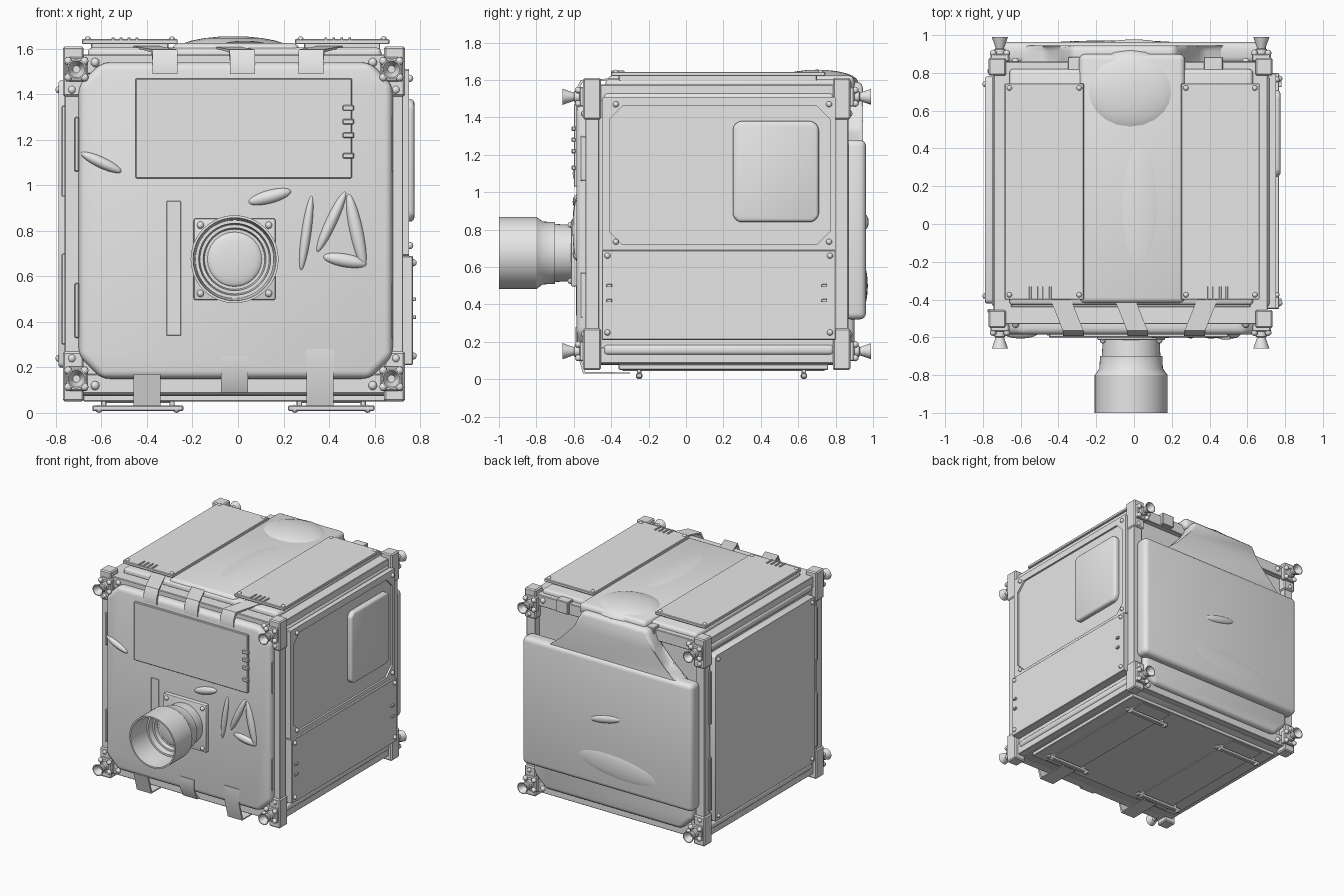
import bpy, bmesh, math
from mathutils import Vector, Matrix

cube = bpy.data.objects.get("Cube")
if cube:
    bpy.data.objects.remove(cube, do_unlink=True)

grey = bpy.data.materials.new("plain_grey")
grey.use_nodes = True
grey.diffuse_color = (.8, .8, .8, 1)
grey.node_tree.nodes["Principled BSDF"].inputs["Base Color"].default_value = (.8, .8, .8, 1)

parts = []
MID_X, MID_Y, MID_Z = -.018, .165, .83      # centre of the frame
HALF_X, HALF_Y, HALF_Z = .752, .715, .78    # half size of the frame
SIDES = (-1, 1)


def finish(name, bm):
    bmesh.ops.recalc_face_normals(bm, faces=bm.faces)
    mesh = bpy.data.meshes.new(name)
    bm.to_mesh(mesh)
    bm.free()
    mesh.materials.append(grey)
    obj = bpy.data.objects.new(name, mesh)
    bpy.context.collection.objects.link(obj)
    parts.append(obj)
    return obj


def place(axis, point, depth):
    u, v = point
    return {"x": (depth, u, v), "y": (u, depth, v), "z": (u, v, depth)}[axis]


def prism(name, axis, outline, low, high, bevel=0, segments=1, shear=None):
    """Extrude an outline along an axis and round its edges."""
    bm = bmesh.new()
    ends = [[bm.verts.new(place(axis, p, d)) for p in outline] for d in (low, high)]
    for ring in ends:
        bm.faces.new(ring)
    for i in range(len(outline)):
        bm.faces.new((ends[0][i - 1], ends[0][i], ends[1][i], ends[1][i - 1]))
    if bevel:
        bmesh.ops.bevel(bm, geom=bm.edges[:], offset=bevel, segments=segments,
                        profile=.5, affect="EDGES", clamp_overlap=True)
    if shear:
        for v in bm.verts:
            v.co.x += shear * max(0, v.co.y + .57)
    return finish(name, bm)


def box(name, x, y, z, bevel=.004, segments=1):
    rect = [(x[0], y[0]), (x[1], y[0]), (x[1], y[1]), (x[0], y[1])]
    return prism(name, "z", rect, z[0], z[1], bevel, segments)


def octagon(u, v, c):
    (a, b), (d, e) = u, v
    return [(a + c, d), (b - c, d), (b, d + c), (b, e - c),
            (b - c, e), (a + c, e), (a, e - c), (a, d + c)]


def ring_frame(name, outer, inner, low, high):
    """Flat frame across x with an opening in it."""
    bm = bmesh.new()
    loops = [[bm.verts.new(place("x", p, d)) for p in pts]
             for pts, d in ((outer, low), (outer, high), (inner, high), (inner, low))]
    for k in range(len(loops)):
        a, b = loops[k - 1], loops[k]
        for i in range(len(a)):
            bm.faces.new((a[i - 1], a[i], b[i], b[i - 1]))
    return finish(name, bm)


def lathe(name, profile, x, z, count=24):
    """Turn a (y, radius) profile around the y direction."""
    bm = bmesh.new()
    rings = []
    for y, r in profile:
        turn = [math.tau * i / count for i in range(count)]
        rings.append([bm.verts.new((x + r * math.cos(t), y, z + r * math.sin(t))) for t in turn])
    for a, b in zip(rings, rings[1:]):
        for i in range(count):
            bm.faces.new((a[i - 1], a[i], b[i], b[i - 1]))
    bm.faces.new(rings[0])
    bm.faces.new(rings[-1])
    return finish(name, bm)


def bolts(name, centres, radius=.016):
    bm = bmesh.new()
    for c in centres:
        bmesh.ops.create_uvsphere(bm, u_segments=10, v_segments=6, radius=radius,
                                  matrix=Matrix.Translation(c))
    return finish(name, bm)


def mound(name, centre, size, tilt=0):
    """Soft crease, partly sunk in a blanket."""
    bm = bmesh.new()
    m = (Matrix.Translation(centre) @ Matrix.Rotation(math.radians(tilt), 4, "Y")
         @ Matrix.Diagonal((*size, 1)))
    bmesh.ops.create_uvsphere(bm, u_segments=20, v_segments=12, radius=1, matrix=m)
    return finish(name, bm)


def span(mid, a, b, side):
    """Range from a to b, measured away from the middle on one side."""
    return sorted((mid + side * a, mid + side * b))


# inner body
box("body_core", (-.735, .7), (-.5, .82), (.1, 1.56))

# corner columns with heavier joints and thrusters
for sx in SIDES:
    for sy in SIDES:
        place_name = ("right" if sx < 0 else "left") + ("_front" if sy < 0 else "_back")
        box(place_name + "_column", span(MID_X, .67, HALF_X - .008, sx),
            span(MID_Y, .63, HALF_Y - .012, sy), (.06, 1.6))
        for sz in SIDES:
            tag = place_name + ("_lower" if sz < 0 else "_upper")
            box(tag + "_joint", span(MID_X, .66, HALF_X, sx), span(MID_Y, .62, HALF_Y, sy),
                span(MID_Z, .56, HALF_Z, sz), .008)
            x, z = MID_X + sx * .692, MID_Z + sz * .68
            face = MID_Y + sy * HALF_Y
            box(tag + "_thruster_block", (x - .05, x + .05), sorted((face - sy * .02, face + sy * .02)),
                (z - .053, z + .053), .006)
            bolts(tag + "_thruster_bolts", [(x + i * .036, face + sy * .025, z + j * .036)
                                            for i in SIDES for j in SIDES], .018)
            out = lambda d: face + sy * d
            lathe(tag + "_nozzle", [(out(0), .03), (out(.045), .03), (out(.05), .022), (out(.11), .043),
                                    (out(.11), .037), (out(.06), .016)], x, z)
            bolts(tag + "_joint_bolts", [(MID_X + sx * .61, out(-.02), z + sz * .03),
                                         (x + sx * .02, out(-.01), z - sz * .09)], .02)

# beams between the corners
for sz in SIDES:
    level = "upper" if sz > 0 else "lower"
    heights = span(MID_Z, .66, .745, sz)
    for sy in SIDES:
        box(level + ("_front" if sy < 0 else "_back") + "_beam", (-.7, .66),
            span(MID_Y, .6, .695, sy), heights)
    for sx in SIDES:
        box(level + ("_right" if sx < 0 else "_left") + "_beam", span(MID_X, .63, .725, sx),
            (-.48, .82), heights)
        box(level + ("_right" if sx < 0 else "_left") + "_side_roll", span(MID_X, .6, .735, sx),
            (-.44, .79), span(MID_Z, .645, .7, sz), .02, 3)

# front blanket with creases
prism("front_blanket", "y", octagon((-.7, .68), (.15, 1.54), .1), -.585, -.48, .035, 4)
for i, (x, z, wide, tall, tilt) in enumerate((
        (.3, .79, .022, .17, 8), (.41, .84, .025, .15, 25), (.52, .8, .03, .17, -12),
        (.47, .67, .1, .03, 10), (.14, .95, .1, .03, -15), (-.6, 1.1, .1, .025, 25))):
    mound("front_crease_%d" % i, (x, -.578, z), (wide, .028, tall), tilt)
box("front_plate", (-.45, .5), (-.6, -.57), (1.03, 1.47))
box("front_seam_strip", (-.315, -.25), (-.588, -.58), (.34, .93), .002)
for z in (1.13, 1.22, 1.28, 1.34):
    box("plate_connector", (.46, .51), (-.612, -.59), (z - .012, z + .012))
for sx in SIDES:
    for z in (.45, 1.18):
        box("front_edge_clip", span(MID_X, .68, .7, sx), (-.565, -.5), (z - .12, z + .12))

# camera
LENS_X, LENS_Z = -.015, .675
box("camera_mount", (LENS_X - .18, LENS_X + .18), (-.615, -.57), (LENS_Z - .18, LENS_Z + .18), .01, 2)
bolts("camera_mount_bolts", [(LENS_X + i * .15, -.617, LENS_Z + j * .15) for i in SIDES for j in SIDES])
lathe("camera_lens", [(-.6, .15), (-.7, .155), (-.7, .165), (-.765, .168), (-.8, .193), (-1, .193),
                      (-1, .182), (-.82, .172), (-.82, .158), (-.78, .152), (-.78, .138), (-.75, .132),
                      (-.75, .12)], LENS_X, LENS_Z, 48)
mound("camera_glass", (LENS_X, -.75, LENS_Z), (.12, .018, .12))

# left side: windowed frame, pad and lower plate
window_y, window_z = (-.41, .77), (.72, 1.46)
ring_frame("left_window_frame", octagon((-.45, .8), (.69, 1.51), .006),
           octagon(window_y, window_z, .07), .69, .752)
box("left_window_panel", window_y, window_y, window_z).data.transform(
    Matrix.Translation((0, 0, 0)))
parts.pop()
bpy.data.objects.remove(bpy.data.objects["left_window_panel"], do_unlink=True)
prism("left_window_panel", "x", octagon(window_y, window_z, .02), .68, .738)
prism("left_pad", "x", octagon((.25, .71), (.84, 1.38), .03), .72, .775, .018, 3)
box("left_lower_plate", (.7, .768), (-.45, .8), (.21, .69))
bolts("left_bolts", [(.755, y, z) for y in (-.375, .765) for z in (.735, 1.47)]
      + [(.77, y, z) for y in (-.42, .77) for z in (.25, .66)])
for y in (-.41, .74):
    for z in (.42, .5):
        box("left_plate_tab", (.76, .782), (y - .015, y + .015), (z - .008, z + .008), .002)

# right side: plain panel
prism("right_panel", "x", octagon((-.42, .78), (.2, 1.46), .015), -.788, -.72, .006)
for y in (-.46, .81):
    for z in (.5, 1.15):
        box("right_edge_strip", (-.775, -.74), (y - .01, y + .01), (z - .2, z + .2))
bolts("right_bolts", [(-.787, y, z) for y in (-.38, .74) for z in (.24, 1.42)])

# top: blanket, centre bulge and two plates
box("top_blanket", (-.66, .63), (-.43, .82), (1.53, 1.605), .02, 3)
box("top_centre_blanket", (-.29, .27), (-.42, .9), (1.54, 1.625), .03, 3)
mound("top_centre_bulge", (-.02, .7, 1.59), (.26, .22, .065))
mound("top_long_crease", (.03, .1, 1.6), (.13, .45, .035))
for side, x in (("right", (-.685, -.265)), ("left", (.25, .665))):
    box(side + "_top_plate", x, (-.4, .745), (1.62, 1.643))
    box(side + "_top_plate_base", (x[0] + .04, x[1] - .04), (-.36, .7), (1.59, 1.625))
    bolts(side + "_top_bolts", [(e, y, 1.64) for e in (x[0] + .025, x[1] - .025) for y in (-.375, .72)], .015)
    for i in range(4):
        e = x[0] + .13 + i * .035
        box(side + "_top_tab", (e, e + .012), (-.4, -.33), (1.635, 1.65), .002)

# straps over the upper and lower front edges
for x, shear in ((-.32, -.4), (.02, -.4), (.32, .4)):
    fold = [(-.592, 1.49), (-.592, 1.54), (-.565, 1.597), (-.36, 1.612),
            (-.36, 1.606), (-.555, 1.585), (-.575, 1.54), (-.575, 1.49)]
    prism("upper_strap", "x", fold, x - .055, x + .055, shear=shear)
for x, top, low in ((-.4, .17, .03), (-.015, .25, .09), (.36, .28, .03)):
    fold = [(-.59, top), (-.59, .17), (-.55, low), (-.3, low), (-.3, low + .006),
            (-.54, low + .01), (-.578, .17), (-.578, top)]
    prism("lower_strap", "x", fold, x - .06, x + .06)
for x in (-.3, .1, .42):
    box("back_strap", (x - .05, x + .05), (.8, .885), (1.5, 1.592))

# back blanket: chamfered base, thick middle and raised neck
prism("back_base_blanket", "y", octagon((-.68, .65), (.14, 1.25), .1), .8, .9, .03, 3)
box("back_main_blanket", (-.72, .7), (.85, .963), (.32, 1.28), .035, 4)
neck = [(-.66, 1.2), (-.6, 1.28), (-.46, 1.33), (-.39, 1.45), (-.33, 1.59),
        (.22, 1.59), (.28, 1.46), (.36, 1.33), (.48, 1.27), (.6, 1.2)]
prism("back_neck_blanket", "y", neck, .83, .945, .03, 3)
mound("back_crease", (0, .955, .84), (.14, .022, .03), 12)
mound("back_fold", (-.1, .95, .5), (.4, .022, .1), -5)

# underside: slab, two plates and carrying bars
box("bottom_slab", (-.68, .65), (-.36, .76), (.05, .08))
box("bottom_body", (-.7, .66), (-.47, .82), (.075, .17), .02, 2)
for side, x in (("right", (-.64, -.24)), ("left", (.22, .6))):
    box(side + "_bottom_plate", (x[0] + .06, x[1] - .06), (-.34, .74), (.044, .055), .002)
    for y in (-.25, .63):
        box(side + "_carry_bar", x, (y - .016, y + .016), (.008, .033), .005)
        bolts(side + "_bar_ends", [(e, y, .018) for e in (x[0] + .03, x[1] - .03)], .018)
        for e in (x[0] + .05, x[1] - .05):
            box(side + "_bar_post", (e - .012, e + .012), (y - .012, y + .012), (.025, .06))

# smooth shading with crisp edges
bpy.ops.object.select_all(action="DESELECT")
for obj in parts:
    obj.select_set(True)
bpy.context.view_layer.objects.active = parts[0]
bpy.ops.object.shade_smooth_by_angle(angle=math.radians(35))
